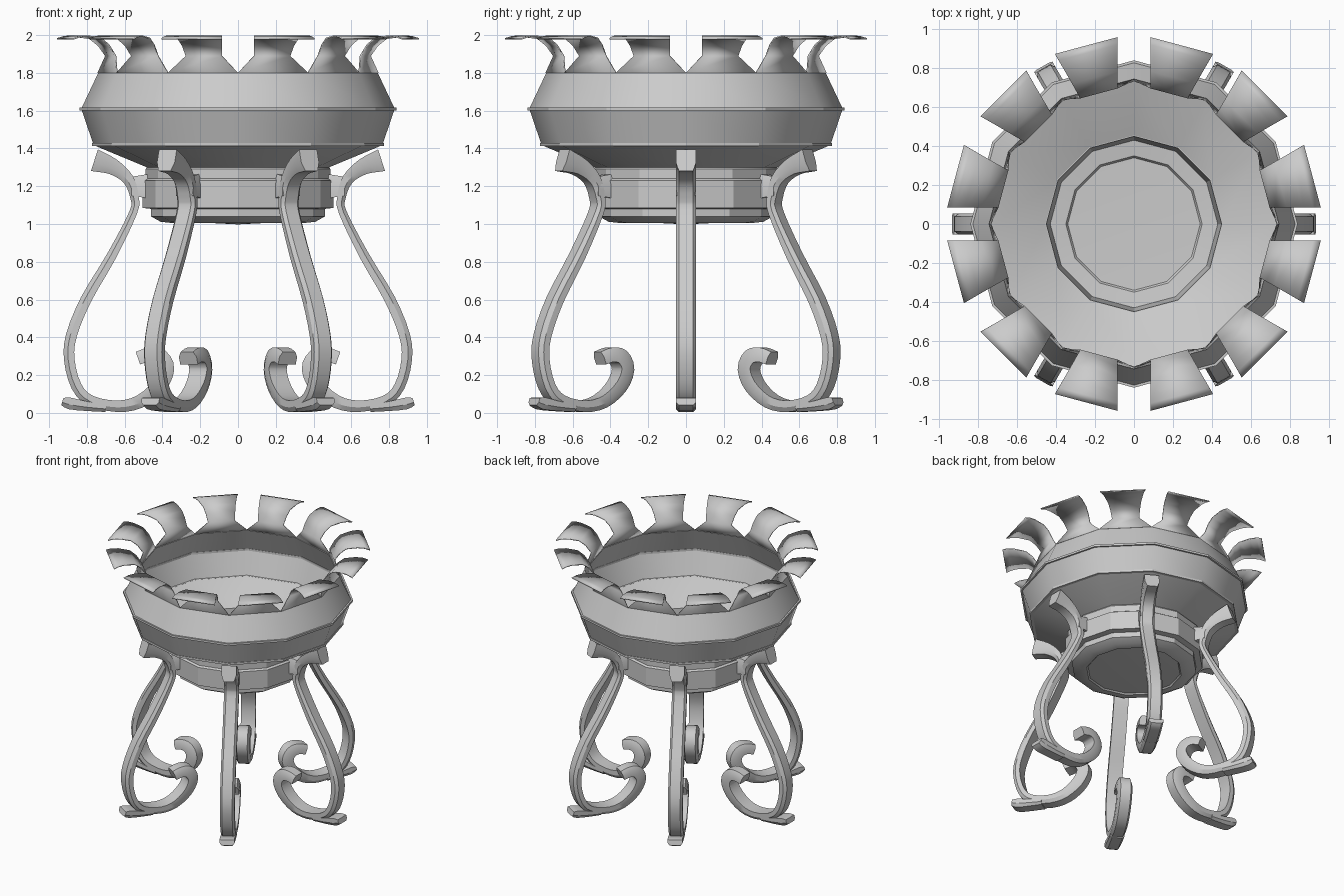
import bpy, bmesh, math
from mathutils import Vector

if "Cube" in bpy.data.objects:
    bpy.data.objects.remove(bpy.data.objects["Cube"], do_unlink=True)

SIDES = 12
STEP = 2 * math.pi / SIDES

metal = bpy.data.materials.new("grey metal")
metal.use_nodes = True
GREY = (0.6, 0.6, 0.6, 1)
metal.diffuse_color = GREY
metal.node_tree.nodes["Principled BSDF"].inputs["Base Color"].default_value = GREY


def finish(bm, name, smooth=None):
    bmesh.ops.recalc_face_normals(bm, faces=bm.faces)
    mesh = bpy.data.meshes.new(name)
    bm.to_mesh(mesh)
    bm.free()
    mesh.materials.append(metal)
    obj = bpy.data.objects.new(name, mesh)
    bpy.context.collection.objects.link(obj)
    if smooth:
        bpy.ops.object.select_all(action='DESELECT')
        obj.select_set(True)
        bpy.context.view_layer.objects.active = obj
        bpy.ops.object.shade_smooth_by_angle(angle=math.radians(smooth))
    return obj


def lathe(name, profile, closed=False, smooth=None):
    """Spin (corner radius, z) points into a twelve-sided body."""
    bm = bmesh.new()
    rings = []
    for r, z in profile:
        if r == 0:
            rings.append([bm.verts.new((0, 0, z))] * SIDES)
        else:
            rings.append([bm.verts.new((r * math.cos(i * STEP), r * math.sin(i * STEP), z))
                          for i in range(SIDES)])
    pairs = list(zip(rings, rings[1:]))
    if closed:
        pairs.append((rings[-1], rings[0]))
    for a, b in pairs:
        for i in range(SIDES):
            j = (i + 1) % SIDES
            bm.faces.new(list(dict.fromkeys((a[i], a[j], b[j], b[i]))))
    return finish(bm, name, smooth)


# Thin-walled bowl, open at the top
lathe("bowl", [(0.74, 1.80), (0.83, 1.61), (0.765, 1.42), (0.735, 1.405), (0.47, 1.295),
               (0.455, 1.31), (0.72, 1.42), (0.75, 1.43), (0.815, 1.61), (0.73, 1.80)], closed=True, smooth=32)

# Narrow raised bands around the bowl
for name, r, z in (("upper_band", 0.84, 1.608), ("lower_band", 0.772, 1.42)):
    lathe(name, [(r - 0.03, z - 0.008), (r, z - 0.008), (r, z + 0.008), (r - 0.03, z + 0.008)], closed=True)

# Cup under the bowl: stepped collar wall, then the dished base and its floor
lathe("collar", [(0.475, 1.31), (0.49, 1.29), (0.49, 1.24), (0.505, 1.23), (0.505, 1.085), (0.46, 1.08),
                 (0.46, 1.04), (0.43, 1.065), (0.45, 1.31)], closed=True, smooth=28)
lathe("base", [(0, 0.998), (0.34, 1.015), (0.35, 1.005), (0.41, 1.012), (0.46, 1.04),
               (0.43, 1.065), (0.35, 1.055), (0.34, 1.04), (0, 1.03)], smooth=28)

# Rim tabs: (distance from axis, z), gaps between neighbours keep a constant width
GAP = 0.088
TAB = [(0.715, 1.80), (0.698, 1.89), (0.735, 1.945), (0.78, 1.982), (0.86, 1.995), (0.91, 1.992), (0.947, 1.98)]
bm = bmesh.new()
for k in range(SIDES):
    angle = (k + 0.5) * STEP
    out = Vector((math.cos(angle), math.sin(angle), 0))
    side = Vector((-out.y, out.x, 0))
    prev = None
    for n, (d, z) in enumerate(TAB):
        half = d * math.tan(STEP / 2) - (GAP if n else 0)
        row = [bm.verts.new(out * d + side * s * half + Vector((0, 0, z))) for s in (-1, 1)]
        if prev:
            bm.faces.new((prev[0], prev[1], row[1], row[0]))
        prev = row
tabs = finish(bm, "rim_tabs", 40)
shell = tabs.modifiers.new("thickness", 'SOLIDIFY')
shell.thickness = 0.008
shell.offset = 0


def smooth_path(points, cuts):
    """Catmull-Rom through (radius, z, thickness) points."""
    p = [Vector(q) for q in points]
    p = [2 * p[0] - p[1]] + p + [2 * p[-1] - p[-2]]
    result = []
    for a, b, c, d in zip(p, p[1:], p[2:], p[3:]):
        for i in range(cuts):
            t = i / cuts
            result.append(0.5 * (2 * b + (c - a) * t + (2 * a - 5 * b + 4 * c - d) * t * t
                                 + (3 * b - a - 3 * c + d) * t ** 3))
    return result + [p[-2]]


def strap(bm, points, angle, cuts, width=0.054):
    """Sweep a bar with chamfered corners on one face along a path in a radial plane."""
    out = Vector((math.cos(angle), math.sin(angle), 0))
    side = Vector((-out.y, out.x, 0))
    path = smooth_path(points, cuts)
    section = [(-1, -0.5), (1, -0.5), (1, 0.1), (0.7, 0.5), (-0.7, 0.5), (-1, 0.1)]
    prev = None
    for i, q in enumerate(path):
        t = path[min(i + 1, len(path) - 1)] - path[max(i - 1, 0)]
        t = Vector((t.x, t.y)).normalized()
        ring = []
        for w, h in section:
            r = q.x - t.y * h * q.z
            z = max(q.y + t.x * h * q.z, 0)
            ring.append(bm.verts.new(out * r + side * w * width + Vector((0, 0, z))))
        if prev:
            for j in range(6):
                k = (j + 1) % 6
                bm.faces.new((prev[j], prev[k], ring[k], ring[j]))
        else:
            bm.faces.new(ring)
        prev = ring
    bm.faces.new(prev)


# Six scrolled legs, each with a toe and a bracket to the collar
LEG = [(0.76, 1.338, 0.12), (0.66, 1.302, 0.085), (0.58, 1.235, 0.06), (0.548, 1.14, 0.045),
       (0.555, 1.06, 0.042), (0.67, 0.83, 0.052), (0.805, 0.60, 0.058), (0.882, 0.41, 0.058),
       (0.893, 0.28, 0.056), (0.855, 0.14, 0.056), (0.78, 0.065, 0.056), (0.64, 0.035, 0.06),
       (0.52, 0.06, 0.07), (0.42, 0.14, 0.08), (0.38, 0.23, 0.085), (0.41, 0.295, 0.085),
       (0.47, 0.308, 0.075), (0.53, 0.29, 0.07)]
TOE = [(0.93, 0.06, 0.04), (0.89, 0.05, 0.062), (0.80, 0.035, 0.05), (0.70, 0.025, 0.04)]
BRACKET = [(0.47, 1.20, 0.13), (0.565, 1.20, 0.10)]
for k in range(6):
    for part, points, cuts in (("leg", LEG, 3), ("toe", TOE, 2), ("bracket", BRACKET, 1)):
        bm = bmesh.new()
        strap(bm, points, k * math.pi / 3, cuts)
        finish(bm, f"{part}_{k + 1}", 30)
